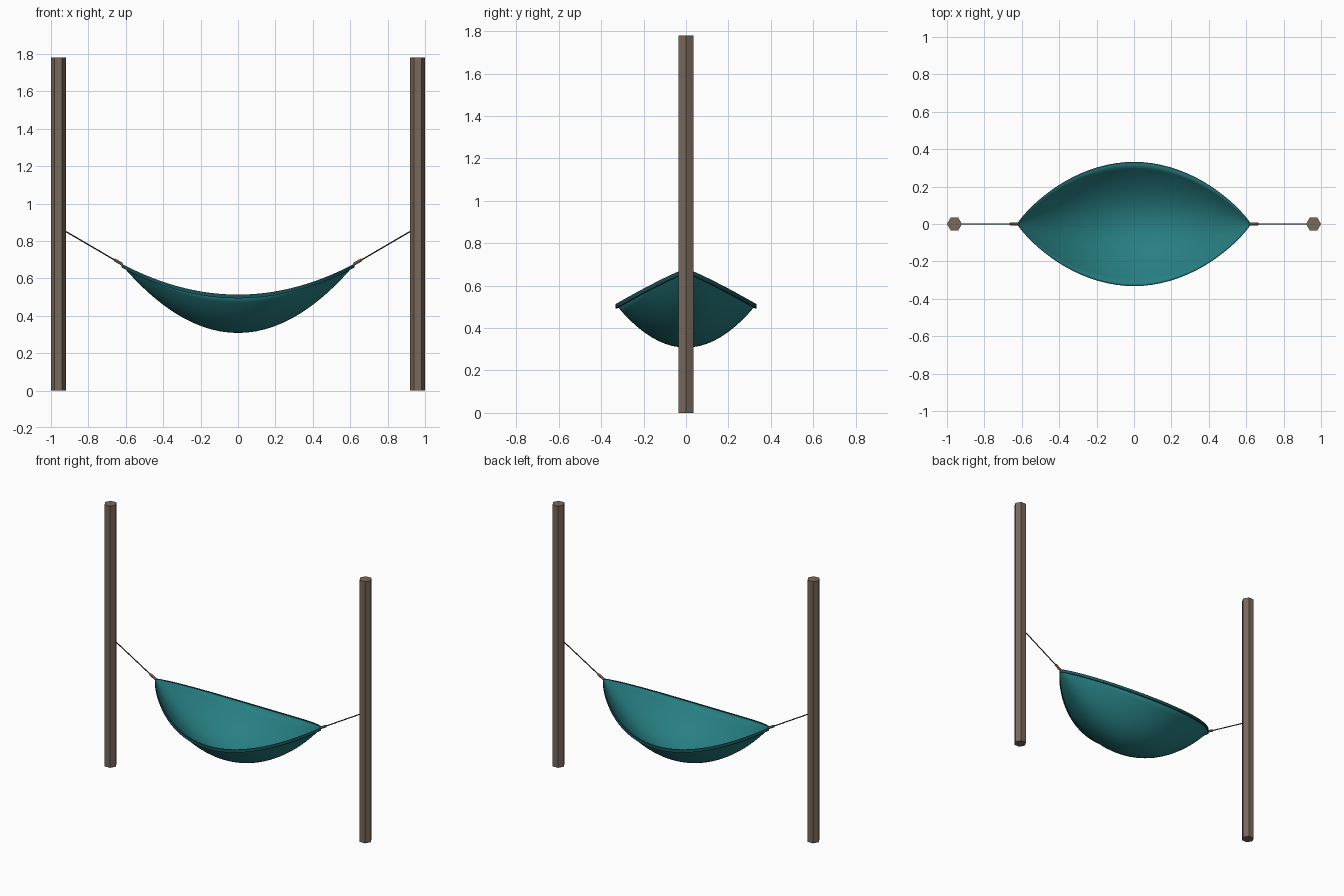
import bpy, bmesh, math
from mathutils import Vector

if "Cube" in bpy.data.objects:
    bpy.data.objects.remove(bpy.data.objects["Cube"])


def mat(name, rgb):
    m = bpy.data.materials.new(name)
    m.diffuse_color = (*rgb, 1)
    m.use_nodes = True
    m.node_tree.nodes["Principled BSDF"].inputs["Base Color"].default_value = m.diffuse_color
    return m


TEAL = mat("teal cloth", (0.02, 0.21, 0.225))
HEM = mat("dark teal hem", (0.01, 0.09, 0.1))
WOOD = mat("brown wood", (0.19, 0.14, 0.105))
ROPE = mat("dark rope", (0.06, 0.05, 0.04))
KNOT = mat("tan binding", (0.35, 0.24, 0.17))


def add_object(name, bm, m, smooth=True):
    bmesh.ops.recalc_face_normals(bm, faces=bm.faces)
    me = bpy.data.meshes.new(name)
    bm.to_mesh(me)
    bm.free()
    me.materials.append(m)
    for p in me.polygons:
        p.use_smooth = smooth
    ob = bpy.data.objects.new(name, me)
    bpy.context.collection.objects.link(ob)
    return ob


def rod(name, a, b, r, sides, m):
    a, b = Vector(a), Vector(b)
    bm = bmesh.new()
    bmesh.ops.create_cone(bm, cap_ends=True, segments=sides, radius1=r, radius2=r, depth=(b - a).length)
    ob = add_object(name, bm, m, False)
    ob.location = (a + b) / 2
    ob.rotation_euler = (b - a).to_track_quat('Z', 'Y').to_euler()
    return ob


HALF = 0.622


def sling(u, v):
    """Point on the cloth: u along the length, v across, both -1..1."""
    w = max(1 - u * u, 0)
    rim = 0.51 + 0.165 * u * u
    return Vector((HALF * u, 0.328 * v * w ** 0.88, rim - 0.2 * w * (1 - v * v)))


# cloth body
NU, NV = 40, 20
bm = bmesh.new()
grid = [[bm.verts.new(sling(math.sin(math.pi / 2 * (2 * i / NU - 1)), 2 * j / NV - 1))
         for j in range(NV + 1)] for i in range(NU + 1)]
for i in range(NU):
    for j in range(NV):
        bm.faces.new((grid[i][j], grid[i + 1][j], grid[i + 1][j + 1], grid[i][j + 1]))
bmesh.ops.remove_doubles(bm, verts=bm.verts, dist=1e-5)
cloth = add_object("cloth", bm, TEAL)
thick = cloth.modifiers.new("thickness", 'SOLIDIFY')
thick.thickness = 0.004
thick.offset = 0

# hems: a narrow strip along each long edge
for side, label in ((-1, "front"), (1, "back")):
    bm = bmesh.new()
    rings = []
    for i in range(NU + 1):
        p = sling(math.sin(math.pi / 2 * (2 * i / NU - 1)), side)
        rings.append([bm.verts.new(p + Vector((0, dy, dz)))
                      for dy, dz in ((-.004, .003), (.004, .003), (.004, -.017), (-.004, -.017))])
    for a, b in zip(rings, rings[1:]):
        for k in range(4):
            bm.faces.new((a[k], a[(k + 1) % 4], b[(k + 1) % 4], b[k]))
    bm.faces.new(rings[0])
    bm.faces.new(rings[-1])
    add_object(label + "_hem", bm, HEM, False)

# posts, ropes and bindings at both ends
for s, label in ((-1, "left"), (1, "right")):
    post = rod(label + "_post", (s * 0.96, 0, 0), (s * 0.96, 0, 1.78), 0.04, 6, WOOD)
    post.rotation_euler = (0, 0, math.pi / 6)
    rod(label + "_rope", (s * 0.925, 0, 0.853), (s * 0.62, 0, 0.675), 0.0035, 8, ROPE)
    rod(label + "_binding", (s * 0.662, 0, 0.70), (s * 0.618, 0, 0.675), 0.008, 8, KNOT)
